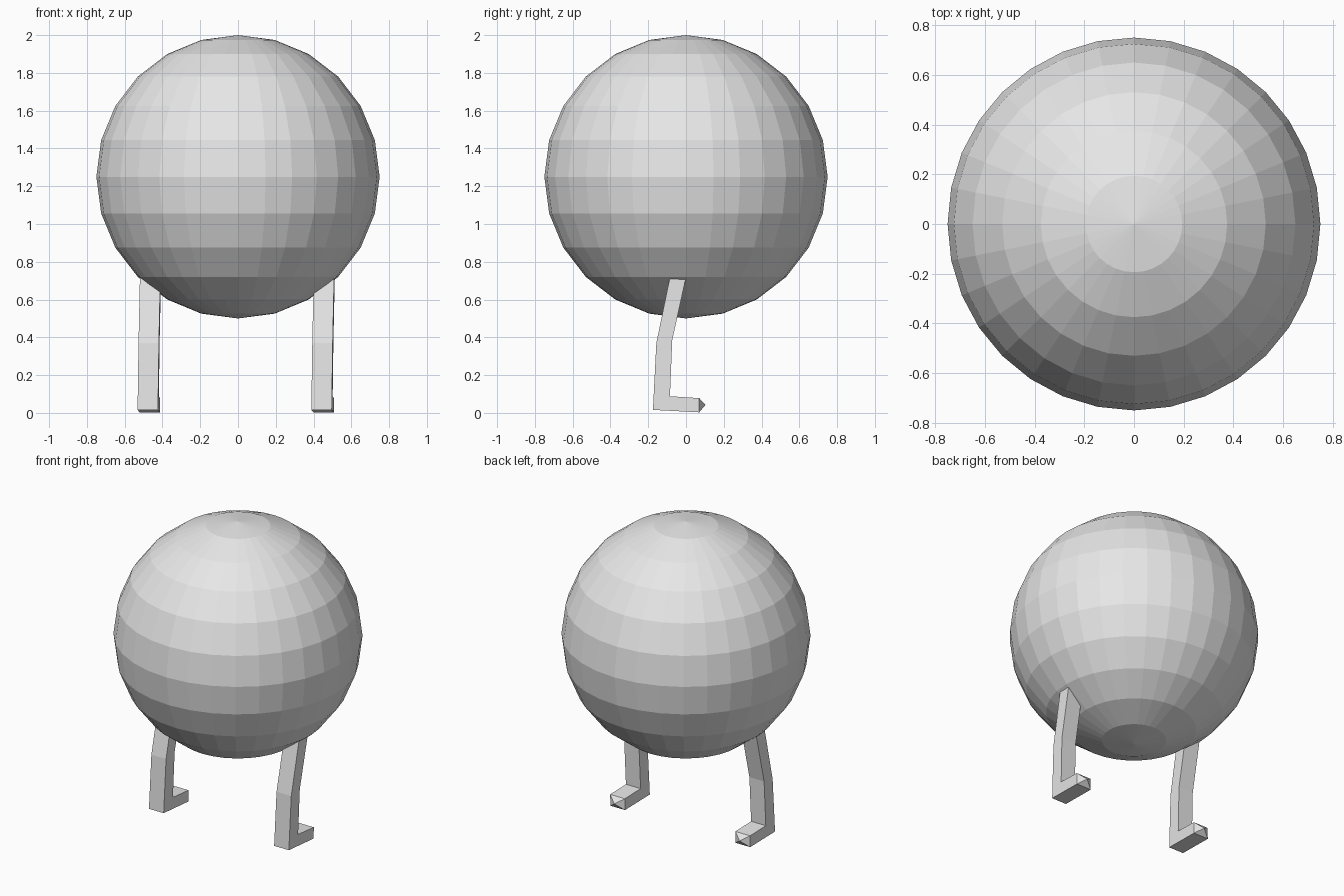
import bpy, bmesh

if "Cube" in bpy.data.objects:
    bpy.data.objects.remove(bpy.data.objects["Cube"])

grey = bpy.data.materials.new("light_grey")
grey.diffuse_color = (0.8, 0.8, 0.8, 1.0)
grey.use_nodes = True
grey.node_tree.nodes["Principled BSDF"].inputs["Base Color"].default_value = grey.diffuse_color


def finish(name, bm):
    bmesh.ops.recalc_face_normals(bm, faces=bm.faces)
    mesh = bpy.data.meshes.new(name)
    bm.to_mesh(mesh)
    bm.free()
    mesh.materials.append(grey)
    obj = bpy.data.objects.new(name, mesh)
    bpy.context.collection.objects.link(obj)


# Round faceted body
bm = bmesh.new()
bmesh.ops.create_uvsphere(bm, u_segments=32, v_segments=12, radius=0.75)
bmesh.ops.translate(bm, verts=bm.verts, vec=(0, 0, 1.25))
finish("body", bm)

# Leg outline sections as (y, z) pairs: front edge, back edge, from body to toe
SECTIONS = [
    ((-0.06, 0.84), (0.027, 0.84)),
    ((-0.157, 0.37), (-0.073, 0.385)),
    ((-0.175, 0.016), (-0.085, 0.088)),
    ((0.07, 0.003), (0.07, 0.078)),
]


def build_leg(name, left):
    """Bent square bar with a foot pointing back and a pyramid toe."""
    def place(x, y, z):
        # slight turn outwards and lean along the leg
        return (left + x + 0.045 * (y + 0.175) + 0.012 * z, y, z)

    bm = bmesh.new()
    rings = []
    for (y0, z0), (y1, z1) in SECTIONS:
        corners = [(0, y0, z0), (0.108, y0, z0), (0.108, y1, z1), (0, y1, z1)]
        rings.append([bm.verts.new(place(*c)) for c in corners])
    for a, b in zip(rings, rings[1:]):
        for i in range(4):
            j = (i + 1) % 4
            bm.faces.new((a[i], a[j], b[j], b[i]))
    bm.faces.new(rings[0])
    # Pointed toe
    tip = bm.verts.new(place(0.054, 0.103, 0.042))
    for i in range(4):
        bm.faces.new((rings[-1][i], rings[-1][(i + 1) % 4], tip))
    finish(name, bm)


build_leg("left_leg", -0.532)
build_leg("right_leg", 0.388)
